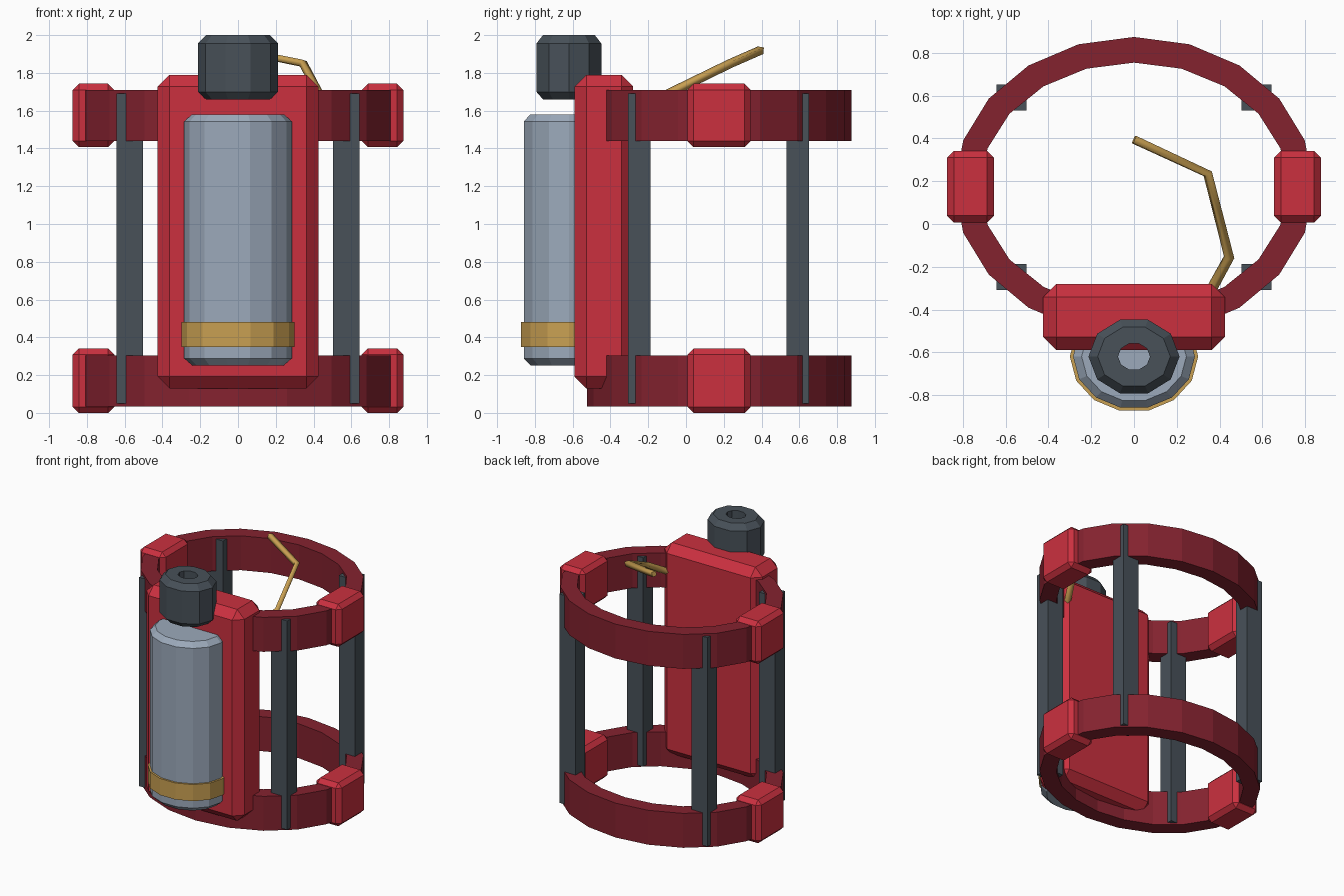
import bpy
import bmesh
from math import cos, sin, tau

cube = bpy.data.objects.get("Cube")
if cube:
    bpy.data.objects.remove(cube, do_unlink=True)


def material(name, hex_code):
    rgb = [int(hex_code[i:i + 2], 16) / 255 for i in (0, 2, 4)]
    lin = [c / 12.92 if c < 0.04 else ((c + 0.055) / 1.055) ** 2.4 for c in rgb]
    mat = bpy.data.materials.new(name)
    mat.use_nodes = True
    mat.diffuse_color = (*lin, 1)
    bsdf = next(n for n in mat.node_tree.nodes if n.type == "BSDF_PRINCIPLED")
    bsdf.inputs["Base Color"].default_value = (*lin, 1)
    return mat


red = material("bright red", "cb303f")
dark_red = material("dark red", "84222f")
steel = material("pale steel", "9caabb")
charcoal = material("charcoal", "485159")
gold = material("brass gold", "c9a052")


def add_mesh(name, bm, mat):
    bmesh.ops.recalc_face_normals(bm, faces=bm.faces)
    mesh = bpy.data.meshes.new(name)
    bm.to_mesh(mesh)
    bm.free()
    mesh.materials.append(mat)
    obj = bpy.data.objects.new(name, mesh)
    bpy.context.collection.objects.link(obj)
    return obj


def box(name, center, size, mat, chamfer=0):
    bm = bmesh.new()
    bmesh.ops.create_cube(bm, size=1)
    bmesh.ops.scale(bm, vec=size, verts=bm.verts)
    bmesh.ops.translate(bm, vec=center, verts=bm.verts)
    if chamfer:
        bmesh.ops.bevel(bm, geom=bm.edges[:], offset=chamfer, segments=1,
                        affect="EDGES")
    return add_mesh(name, bm, mat)


def turned(name, profile, sides, y, mat, hollow=False):
    """Sweep (x radius, y radius, z) points around a vertical axis."""
    bm = bmesh.new()
    loops = [[bm.verts.new((rx * cos(tau * i / sides),
                            y + ry * sin(tau * i / sides), z))
              for i in range(sides)] for rx, ry, z in profile]
    pairs = list(zip(loops, loops[1:]))
    if hollow:
        pairs.append((loops[-1], loops[0]))
    else:
        bm.faces.new(loops[0])
        bm.faces.new(loops[-1])
    for a, b in pairs:
        for i in range(sides):
            j = (i + 1) % sides
            bm.faces.new((a[i], a[j], b[j], b[i]))
    return add_mesh(name, bm, mat)


RING_Y = 0.175

# Two oval hoops with a chamfered pad on each side
for level, z in (("lower", 0.17), ("upper", 1.575)):
    low, high = z - 0.135, z + 0.135
    turned(level + "_hoop",
           [(0.84, 0.70, low), (0.84, 0.70, high),
            (0.72, 0.58, high), (0.72, 0.58, low)],
           20, RING_Y, dark_red, hollow=True)
    for side, sx in (("left", 1), ("right", -1)):
        box(f"{level}_{side}_pad", (sx * 0.765, RING_Y, z),
            (0.22, 0.335, 0.335 if z > 1 else 0.34), red, 0.032)

# Four upright posts joining the hoops
for side, sx in (("left", 1), ("right", -1)):
    for end, sy in (("front", -1), ("back", 1)):
        box(f"{end}_{side}_post", (sx * 0.573, RING_Y + sy * 0.42 - 0.003, 0.87),
            (0.14, 0.12, 1.64), charcoal)

# Front panel
box("front_panel", (0, -0.435, 0.96), (0.85, 0.31, 1.66), red, 0.062)

# Tank, its strap and the valve knob
TANK_Y = -0.62
turned("tank", [(0.24, 0.205, 0.25), (0.285, 0.245, 0.288),
                (0.285, 0.245, 1.542), (0.245, 0.21, 1.58)],
       14, TANK_Y, steel)
turned("tank_strap", [(0.30, 0.26, 0.35), (0.30, 0.26, 0.48)], 14, TANK_Y, gold)
knob = [(0.075, 1.66), (0.17, 1.66), (0.213, 1.70),
        (0.213, 1.955), (0.17, 2.0), (0.075, 2.0)]
turned("valve_knob", [(r, r * 0.85, z) for r, z in knob],
       10, TANK_Y, charcoal, hollow=True)

# Bent feed pipe rising from the panel
curve = bpy.data.curves.new("feed_pipe", "CURVE")
curve.dimensions = "3D"
curve.bevel_depth = 0.025
curve.bevel_resolution = 0
curve.use_fill_caps = True
path = [(0.36, -0.31, 1.57), (0.445, -0.155, 1.66),
        (0.345, 0.235, 1.85), (0, 0.395, 1.92)]
spline = curve.splines.new("POLY")
spline.points.add(len(path) - 1)
for point, co in zip(spline.points, path):
    point.co = (*co, 1)
curve.materials.append(gold)
bpy.context.collection.objects.link(bpy.data.objects.new("feed_pipe", curve))
